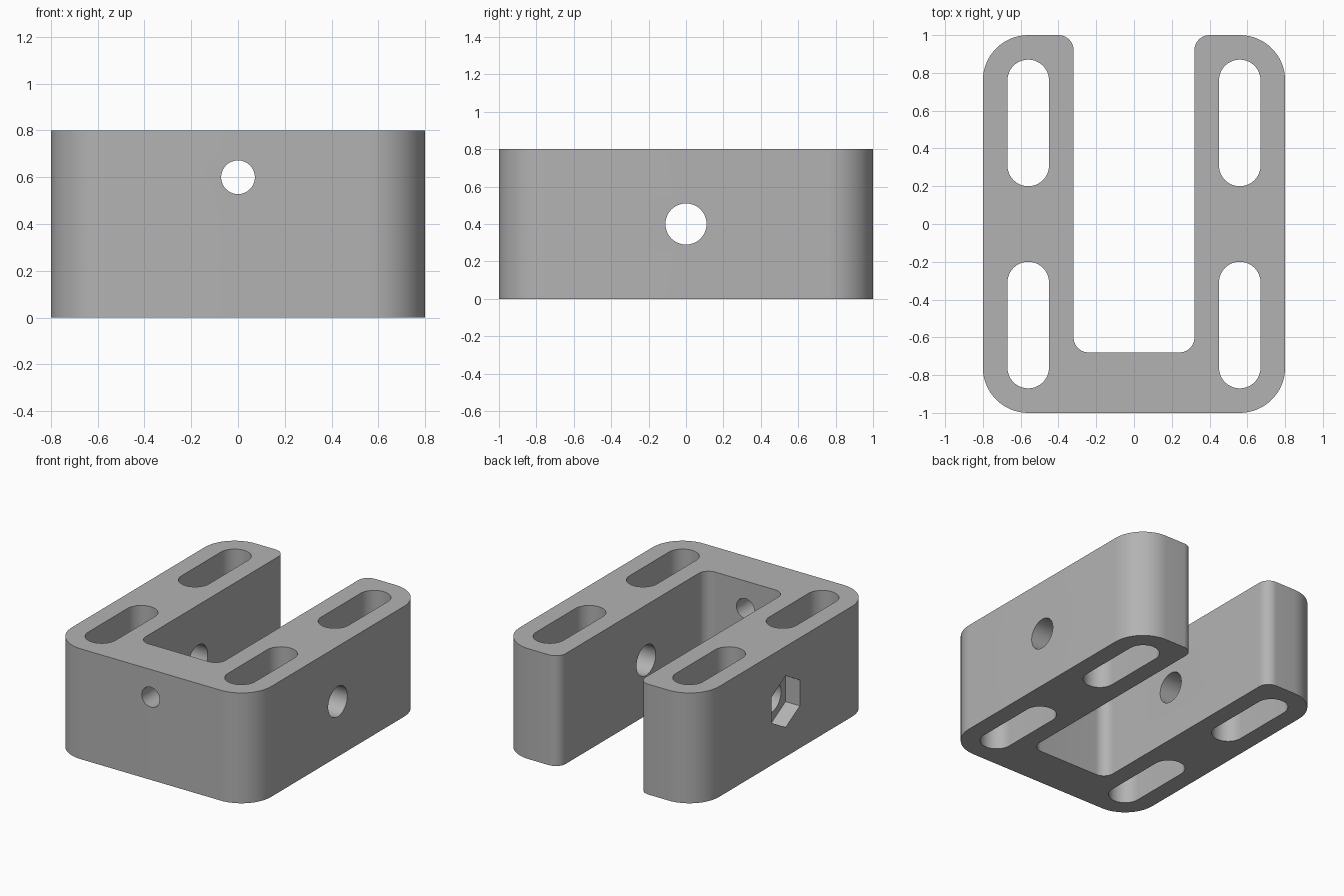
import bpy, bmesh
from math import pi, cos, sin
from mathutils import Matrix, Vector

if "Cube" in bpy.data.objects:
    bpy.data.objects.remove(bpy.data.objects["Cube"], do_unlink=True)

HEIGHT = 0.8

grey = bpy.data.materials.new("plain grey")
grey.use_nodes = True
grey.diffuse_color = (0.45, 0.45, 0.45, 1)
grey.node_tree.nodes["Principled BSDF"].inputs["Base Color"].default_value = grey.diffuse_color


def rounded(corners, steps=16):
    """Outline with each (x, y, radius) corner replaced by an arc."""
    points = []
    for i, (x, y, r) in enumerate(corners):
        p = Vector((x, y))
        a = (Vector(corners[i - 1][:2]) - p).normalized()
        b = (Vector(corners[(i + 1) % len(corners)][:2]) - p).normalized()
        centre = p + (a + b) * r
        for k in range(steps + 1):
            t = k / steps * pi / 2
            points.append(centre - b * r * cos(t) - a * r * sin(t))
    return points


def polygon(radius, sides):
    return [Vector((radius * cos(2 * pi * k / sides), radius * sin(2 * pi * k / sides)))
            for k in range(sides)]


def prism(name, outline, depth, matrix=Matrix()):
    """Extrude a flat outline along local z, then place it."""
    bm = bmesh.new()
    face = bm.faces.new([bm.verts.new((p.x, p.y, 0)) for p in outline])
    new = bmesh.ops.extrude_face_region(bm, geom=[face])["geom"]
    verts = [v for v in new if isinstance(v, bmesh.types.BMVert)]
    bmesh.ops.translate(bm, vec=(0, 0, depth), verts=verts)
    bmesh.ops.remove_doubles(bm, verts=bm.verts, dist=1e-5)
    bmesh.ops.recalc_face_normals(bm, faces=bm.faces)
    mesh = bpy.data.meshes.new(name)
    bm.to_mesh(mesh)
    bm.free()
    mesh.transform(matrix)
    mesh.materials.append(grey)
    obj = bpy.data.objects.new(name, mesh)
    bpy.context.collection.objects.link(obj)
    return obj


# U-shaped block, open at the back
half = [(0.32, -0.68, 0.08), (0.32, 1, 0.08), (0.8, 1, 0.24), (0.8, -1, 0.24)]
outline = half + [(-x, y, r) for x, y, r in reversed(half)]
bracket = prism("u_bracket", rounded(outline), HEIGHT)

# Vertical slots in both arms
cutters = []
for sx in (-1, 1):
    for sy in (-1, 1):
        slot = [(0.11 * u, 0.335 * v, 0.11) for u, v in ((-1, -1), (1, -1), (1, 1), (-1, 1))]
        place = Matrix.Translation((sx * 0.56, sy * 0.535, -0.1))
        cutters.append(prism("slot_cutter", rounded(slot), HEIGHT + 0.2, place))

# Cross hole through both arms, with a hexagonal nut pocket on the right arm
along_x = Matrix.Rotation(pi / 2, 4, "Y")
at_side = Matrix.Translation((-0.9, 0, HEIGHT / 2)) @ along_x
cutters.append(prism("cross_hole_cutter", polygon(0.11, 64), 1.8, at_side))
cutters.append(prism("nut_pocket_cutter", polygon(0.187, 6), 0.215, at_side))

# Small hole through the front wall
at_front = Matrix.Translation((0, -0.5, 0.6)) @ Matrix.Rotation(pi / 2, 4, "X")
cutters.append(prism("front_hole_cutter", polygon(0.072, 64), 0.6, at_front))

# Cut everything out of the block
bpy.ops.object.select_all(action="DESELECT")
bpy.context.view_layer.objects.active = bracket
bracket.select_set(True)
for cutter in cutters:
    cut = bracket.modifiers.new("cut", "BOOLEAN")
    cut.operation = "DIFFERENCE"
    cut.solver = "EXACT"
    cut.object = cutter
    bpy.ops.object.modifier_apply(modifier=cut.name)
    bpy.data.objects.remove(cutter, do_unlink=True)

bpy.ops.object.shade_smooth_by_angle(angle=pi / 6)
